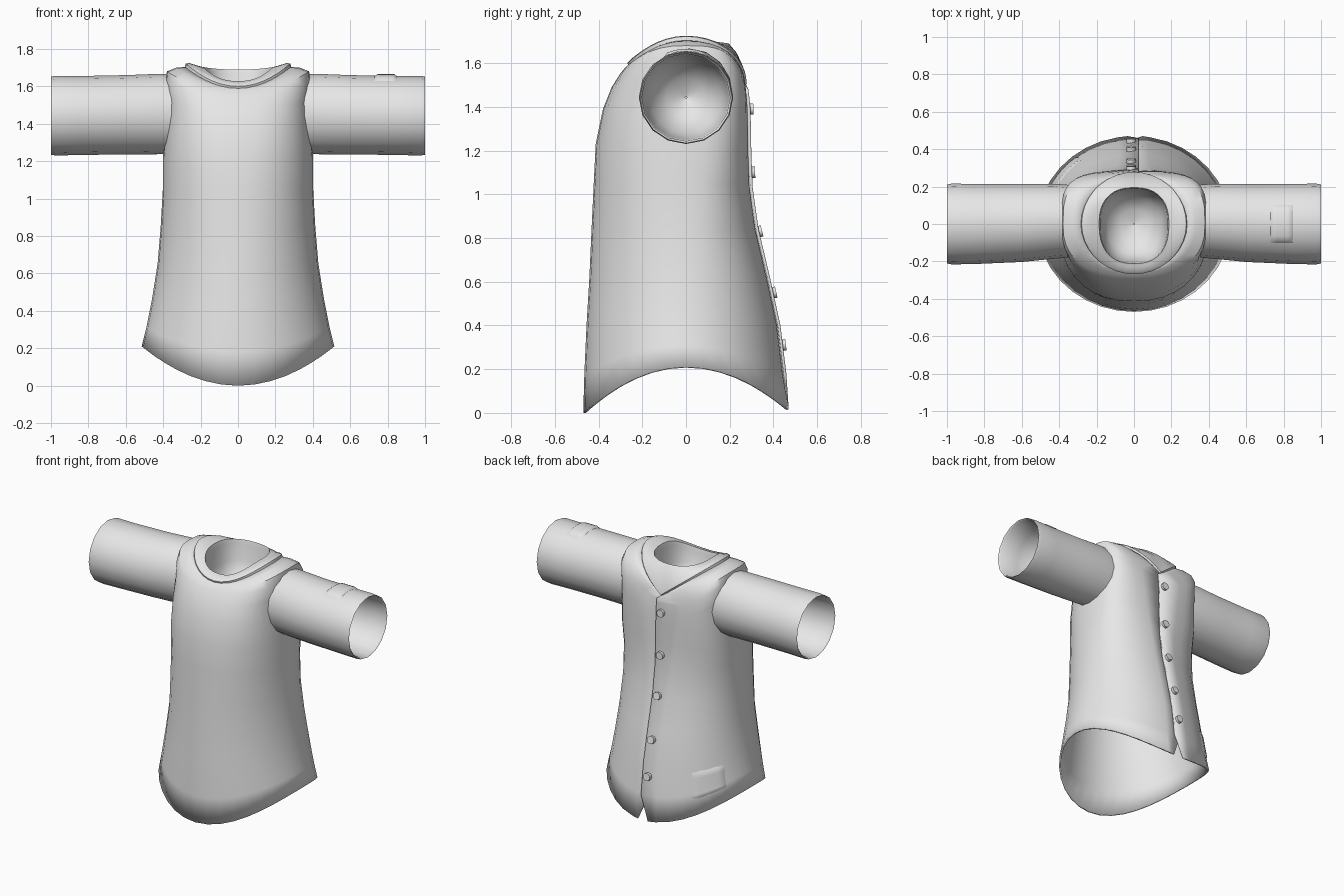
import bpy, math
from math import sin, cos, pi

if "Cube" in bpy.data.objects:
    bpy.data.objects.remove(bpy.data.objects["Cube"])

fabric = bpy.data.materials.new("grey_fabric")
fabric.diffuse_color = (0.8, 0.8, 0.8, 1)
fabric.use_nodes = True
fabric.node_tree.nodes["Principled BSDF"].inputs["Base Color"].default_value = fabric.diffuse_color


def finish(ob, angle=40):
    if not ob.data.materials:
        ob.data.materials.append(fabric)
    bpy.ops.object.select_all(action='DESELECT')
    ob.select_set(True)
    bpy.context.view_layer.objects.active = ob
    bpy.ops.object.shade_smooth_by_angle(angle=math.radians(angle))
    return ob


def skin(name, rows, closed, angle=40):
    """Skin a list of equally long point rows with quads."""
    n = len(rows[0])
    verts = [p for r in rows for p in r]
    faces = []
    for i in range(len(rows) - 1):
        for j in range(n if closed else n - 1):
            k = (j + 1) % n
            faces.append((i * n + j, (i + 1) * n + j, (i + 1) * n + k, i * n + k))
    me = bpy.data.meshes.new(name)
    me.from_pydata(verts, [], faces)
    ob = bpy.data.objects.new(name, me)
    bpy.context.collection.objects.link(ob)
    return finish(ob, angle)


def solidify(ob, t):
    m = ob.modifiers.new("thickness", 'SOLIDIFY')
    m.thickness, m.offset = t, -1


def ring_point(r, t, grow=1.0):
    """Point on a garment ring; t = 0 is the back, pi/2 is +x."""
    hw, yf, yb, zf, zs, zb, nf, nb, pb = r
    s, c = sin(t), cos(t)
    n = nb if c > 0 else nf
    x = hw * math.copysign(abs(s) ** (2 / n), s)
    y = (yb if c > 0 else -yf) * math.copysign(abs(c) ** (2 / n), c)
    z0, p = (zb, pb) if c > 0 else (zf, 2)
    z = z0 + (zs - z0) * abs(s) ** p
    return (x * grow, y * grow, z)


def ring_at(rings, v):
    i = min(int(v), len(rings) - 2)
    f = v - i
    return [a + (b - a) * f for a, b in zip(rings[i], rings[i + 1])]


# half width, front y, back y, front z, side z, back z, front/back squareness, back slope
body = [
    (.515, -.470, .470, .00, .21, .015, 2.0, 2.0, 2),
    (.490, -.465, .447, .18, .31, .18, 2.0, 2.0, 2),
    (.460, -.455, .420, .40, .46, .40, 2.0, 2.0, 2),
    (.430, -.442, .372, .62, .65, .62, 2.0, 2.1, 2),
    (.414, -.432, .320, .84, .84, .84, 2.1, 2.2, 2),
    (.402, -.422, .293, 1.05, 1.05, 1.03, 2.2, 2.5, 2),
    (.402, -.413, .287, 1.23, 1.22, 1.18, 2.3, 3.0, 2),
    (.388, -.380, .285, 1.39, 1.38, 1.31, 2.5, 3.5, 2),
    (.380, -.340, .282, 1.49, 1.52, 1.40, 2.6, 4.0, 1.5),
    (.388, -.302, .277, 1.55, 1.63, 1.45, 2.6, 4.0, 1.3),
    (.380, -.278, .273, 1.58, 1.68, 1.48, 2.5, 3.2, 1.1),
    (.330, -.262, .270, 1.59, 1.70, 1.50, 2.2, 2.5, 1),
    (.270, -.250, .262, 1.60, 1.705, 1.515, 2.0, 2.0, 1),
]

# Gown body: open at the back, with an overlapping edge and a flared slit at the hem
COLS = 36
rows = []
for i, r in enumerate(body):
    row = [ring_point(r, 2 * pi * j / COLS) for j in range(COLS + 1)]
    under, over, lift = (.045, -.035, 0) if i == 0 else (-.02, .025, .012)
    if i >= len(body) - 2:
        under, over, lift = 0, 0, 0
    row[0] = (under, row[0][1], row[0][2])
    row[-1] = (over, row[-1][1] + lift, row[-1][2])
    rows.append(row)
solidify(skin("gown_body", rows, False), .012)

# Neckband with a V-shaped back yoke, dropping into the neck hollow
neck = [
    (.285, -.262, .268, 1.585, 1.700, 1.495, 2.0, 2.0, 1),
    (.280, -.268, .278, 1.600, 1.722, 1.505, 2.0, 2.0, 1),
    (.262, -.255, .272, 1.615, 1.725, 1.530, 2.0, 2.0, 1),
    (.220, -.230, .235, 1.622, 1.712, 1.640, 2.1, 2.1, 1.3),
    (.187, -.212, .195, 1.628, 1.703, 1.690, 2.4, 2.4, 2),
    (.180, -.205, .188, 1.600, 1.675, 1.665, 2.5, 2.5, 2),
    (.172, -.195, .178, 1.530, 1.550, 1.550, 2.5, 2.5, 2),
    (.140, -.160, .145, 1.460, 1.460, 1.460, 2.3, 2.3, 2),
    (.075, -.085, .078, 1.415, 1.415, 1.415, 2.0, 2.0, 2),
    (.004, -.004, .004, 1.400, 1.400, 1.400, 2.0, 2.0, 2),
]
skin("neckband", [[ring_point(r, 2 * pi * j / COLS) for j in range(COLS)] for r in neck], True)


# Sleeves: straight tubes with a rounded cuff and a hollow end
def sleeve_point(x, cy, cz, ry, rz, a):
    return (x, cy + ry * cos(a), cz - rz * sin(a))


tube = [
    (.300, .015, 1.450, .190, .210),
    (.420, .015, 1.452, .200, .215),
    (.600, .005, 1.448, .208, .212),
    (.850, .000, 1.444, .214, .211),
    (.975, .000, 1.443, .216, .213),
    (1.00, .000, 1.443, .211, .209),
    (.990, .000, 1.443, .202, .200),
    (.850, .000, 1.443, .196, .194),
    (.700, .000, 1.443, .165, .165),
    (.610, .000, 1.443, .090, .090),
    (.580, .000, 1.443, .004, .004),
]
SIDES = 16
sleeve = skin("sleeves", [[sleeve_point(*t, 2 * pi * j / SIDES) for j in range(SIDES)]
                          for t in tube], True, 50)
sleeve.modifiers.new("other_side", 'MIRROR')


def plate(name, point, nu, nv):
    """Raised panel: border points are sunk into the surface below."""
    rows = []
    for i in range(nu + 1):
        row = []
        for j in range(nv + 1):
            rim = i in (0, nu) or j in (0, nv)
            row.append(point(i / nu, j / nv, rim))
        rows.append(row)
    return skin(name, rows, False, 60)


# Small patch over the top of the +x sleeve
def patch_point(u, v, rim):
    r = .210 if rim else .221
    a = -pi / 2 + (v - .5) * 1.0
    return sleeve_point(.73 + .12 * u, 0, 1.444, r, r, a)


plate("sleeve_patch", patch_point, 8, 10)


# Low pocket on the back
def pocket_point(u, v, rim):
    t = 2 * pi - 1.15 + .53 * v
    return ring_point(ring_at(body, .7 + 1.1 * u), t, .985 if rim else 1.014)


plate("back_pocket", pocket_point, 8, 8)

# Buttons down the back opening
for k, z in enumerate((1.39, 1.10, .83, .55, .31)):
    lo = max(i for i, r in enumerate(body) if r[5] <= z)
    a, b = body[lo], body[lo + 1]
    y = a[2] + (b[2] - a[2]) * (z - a[5]) / (b[5] - a[5])
    slope = math.atan2(a[2] - b[2], b[5] - a[5])
    bpy.ops.mesh.primitive_cylinder_add(vertices=12, radius=.026, depth=.024,
                                        location=(-.015, y + .014, z),
                                        rotation=(pi / 2 - slope * -1, 0, 0))
    ob = bpy.context.object
    ob.name = f"button_{k + 1}"
    finish(ob)
